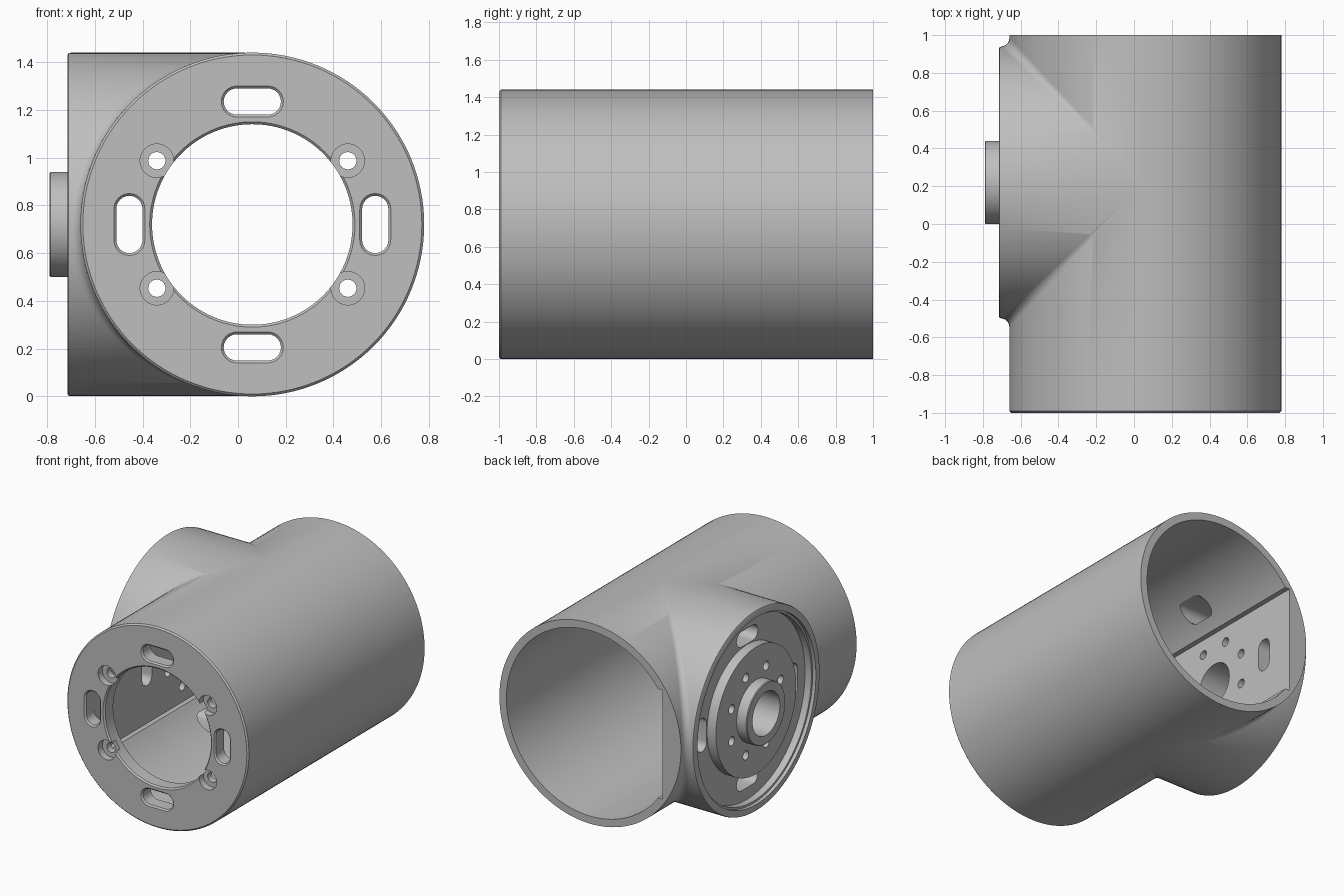
import bpy, bmesh
from math import sin, cos, pi, asin, radians
from mathutils import Vector

if "Cube" in bpy.data.objects:
    bpy.data.objects.remove(bpy.data.objects["Cube"], do_unlink=True)

CX, CY, CZ = 0.06, 0.22, 0.72   # tube axis x, branch axis y, shared height
R, R_IN = 0.72, 0.665           # outer and inner tube radius
FLAT = -0.515                   # inner flat of the branch mounting wall

grey = bpy.data.materials.new("plain_grey")
grey.use_nodes = True
grey.diffuse_color = (0.52, 0.52, 0.52, 1)
grey.node_tree.nodes["Principled BSDF"].inputs["Base Color"].default_value = (0.52, 0.52, 0.52, 1)


def finish(bm, name):
    bmesh.ops.recalc_face_normals(bm, faces=bm.faces)
    mesh = bpy.data.meshes.new(name)
    bm.to_mesh(mesh)
    bm.free()
    mesh.materials.append(grey)
    ob = bpy.data.objects.new(name, mesh)
    bpy.context.collection.objects.link(ob)
    return ob


def circle(r, u=0, v=0, n=128):
    return [(u + r * cos(2 * pi * i / n), v + r * sin(2 * pi * i / n)) for i in range(n)]


def slot(u, v, upright, grow=0.0):
    """Rounded slot outline: two half circles joined by straight sides."""
    r, half, n = 0.055 + grow, 0.065, 12
    pts = []
    for side in (0, 1):
        for i in range(n + 1):
            a = -pi / 2 + pi * (side + i / n)
            p = (half * (1 - 2 * side) + r * cos(a), r * sin(a))
            pts.append((u - p[1], v + p[0]) if upright else (u + p[0], v + p[1]))
    return pts


def loft(name, axis, rings):
    """Closed solid through (outline, position) rings along the tube (Y) or branch (X) axis."""
    bm = bmesh.new()
    loops = []
    for outline, w in rings:
        loops.append([bm.verts.new((CX + u, w, CZ + v) if axis == "Y" else (w, CY + u, CZ + v))
                      for u, v in outline])
    n = len(loops[0])
    for a, b in zip(loops, loops[1:]):
        for i in range(n):
            j = (i + 1) % n
            bm.faces.new((a[i], a[j], b[j], b[i]))
    bm.faces.new(loops[0])
    bm.faces.new(loops[-1])
    return finish(bm, name)


def combine(body, other, operation):
    other.hide_render = True
    mod = body.modifiers.new("shape", "BOOLEAN")
    mod.operation, mod.solver, mod.object = operation, "EXACT", other
    bpy.context.view_layer.objects.active = body
    bpy.ops.object.modifier_apply(modifier=mod.name)
    bpy.data.objects.remove(other, do_unlink=True)


def cut(body, axis, rings):
    combine(body, loft("cutter", axis, rings), "DIFFERENCE")


def smooth(ob):
    bpy.ops.object.select_all(action="DESELECT")
    ob.select_set(True)
    bpy.context.view_layer.objects.active = ob
    bpy.ops.object.shade_smooth_by_angle(angle=radians(30))


# Main tube and side branch
body = loft("tee_housing", "Y", [(circle(R - 0.01), -1), (circle(R), -0.99), (circle(R), 1)])
branch = loft("branch", "X", [(circle(R - 0.012), -0.715), (circle(R - 0.003), -0.711),
                              (circle(R - 0.0005), -0.7), (circle(R - 0.0005), 0.03)])
combine(body, branch, "UNION")

# Cavity, open at the back, with a flat pocket on the branch side
half = 0.39
stop = pi - asin(half / R_IN)
cavity = [(R_IN * cos(a), R_IN * sin(a)) for a in (stop * (i / 60 - 1) for i in range(121))]
cavity += [(FLAT - CX, half), (FLAT - CX, -half)]
cut(body, "Y", [(cavity, -0.9), (cavity, 1.1)])

# Branch recess with raised disc and boss
cut(body, "X", [(circle(0.67), -0.8), (circle(0.67), -0.69), (circle(0.655), -0.69),
                (circle(0.655), -0.64)])
combine(body, loft("hub", "X", [(circle(0.215), -0.79), (circle(0.22), -0.785), (circle(0.22), -0.71),
                                (circle(0.455), -0.71), (circle(0.455), -0.58)]), "UNION")
cut(body, "X", [(circle(0.155), -0.85), (circle(0.155), -0.4)])
for k in range(8):
    a = pi / 8 + k * pi / 4
    hole = circle(0.032, 0.3 * cos(a), 0.3 * sin(a), 24)
    cut(body, "X", [(hole, -0.8), (hole, -0.4)])

# Front plate opening and counterbored screw holes
cut(body, "Y", [(circle(0.43), -1.05), (circle(0.43), -1), (circle(0.42), -0.99), (circle(0.42), -0.85)])
for u in (-0.4, 0.4):
    for v in (-0.267, 0.267):
        wide, narrow = circle(0.07, u, v, 40), circle(0.036, u, v, 40)
        cut(body, "Y", [(wide, -1.05), (wide, -0.95), (narrow, -0.95), (narrow, -0.8)])

# Four slots in the front plate and four in the branch
for u, v in ((0.515, 0), (-0.515, 0), (0, 0.515), (0, -0.515)):
    upright = v == 0
    plain, wide = slot(u, v, upright), slot(u, v, upright, 0.01)
    cut(body, "Y", [(wide, -1.05), (wide, -1), (plain, -0.99), (plain, -0.8)])
    cut(body, "X", [(plain, -0.68), (plain, -0.1)])
smooth(body)

# Rolling-ball fillets along the crease between tube and branch
r = 0.045
for side, label in ((-1, "front"), (1, "back")):
    bm = bmesh.new()
    rows = []
    for i in range(65):
        a = radians(-86 + 172 * i / 64)
        c, s = cos(a), sin(a)
        ball = Vector((-c, side * c, s)) * (R + r)
        to_tube, to_branch = Vector((c, 0, -s)), Vector((0, -side * c, -s))
        row = []
        for k in range(9):
            p = ball + to_tube.slerp(to_branch, k / 8) * r
            row.append(bm.verts.new(p + Vector((CX, CY, CZ))))
        rows.append(row)
    for p, q in zip(rows, rows[1:]):
        for k in range(8):
            f = (p[k], p[k + 1], q[k + 1], q[k])
            bm.faces.new(f if side < 0 else f[::-1])
    fillet = finish(bm, label + "_junction_fillet")
    # Turn the strip to face outwards, away from the tube
    mid = fillet.data.polygons[len(fillet.data.polygons) // 2]
    if mid.normal.dot(Vector((-1, side, 0))) < 0:
        fillet.data.flip_normals()
    smooth(fillet)
